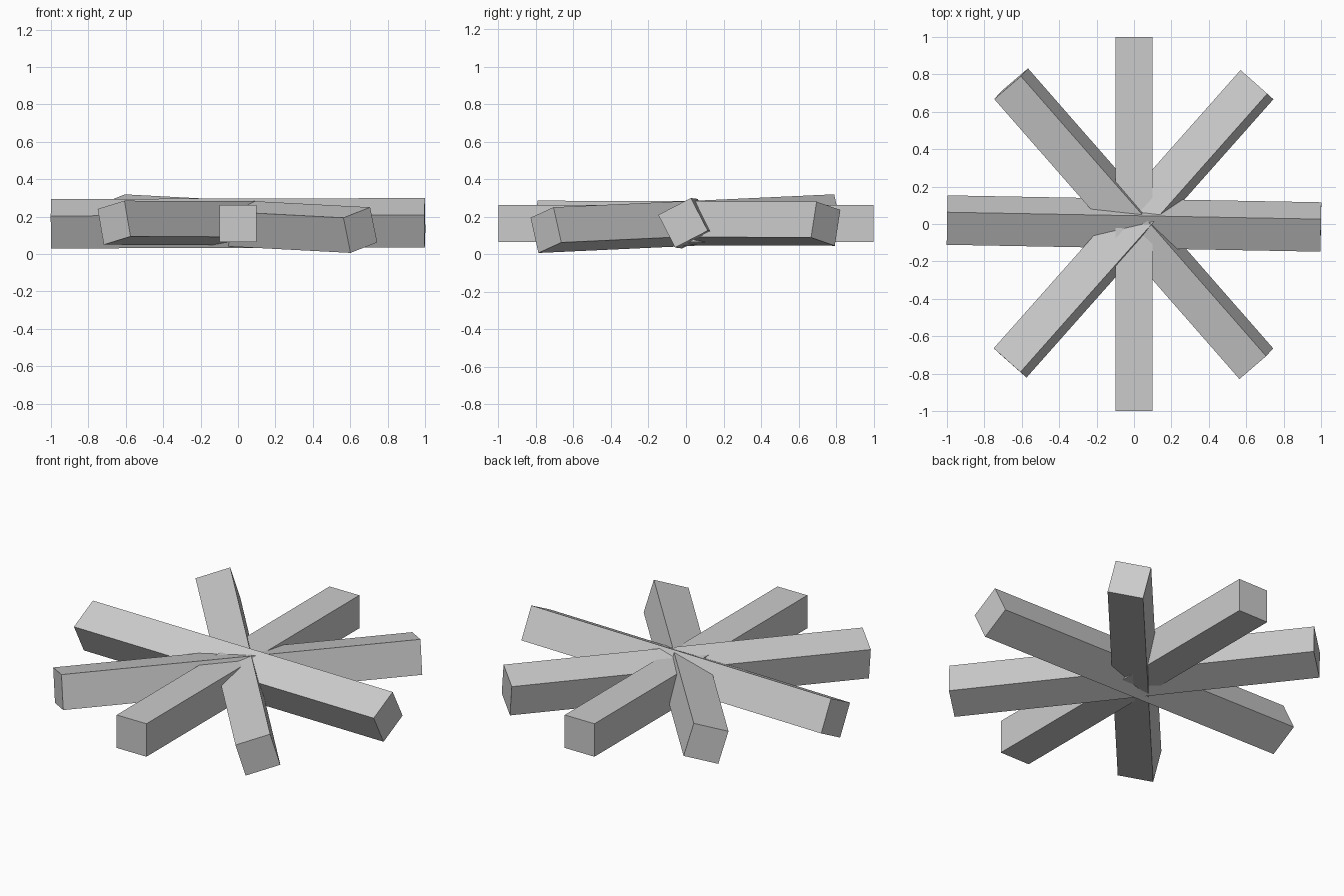
import bpy
from mathutils import Vector, Matrix

if "Cube" in bpy.data.objects:
    bpy.data.objects.remove(bpy.data.objects["Cube"])


def bar(name, start, end, side, thickness=0.196):
    """Square bar between two end centres; side sets its roll."""
    a, b = Vector(start), Vector(end)
    length = (b - a).length
    x = (b - a).normalized()
    s = Vector(side)
    y = (s - x * s.dot(x)).normalized()
    z = x.cross(y)
    rot = Matrix((x, y, z)).transposed().to_4x4()
    bpy.ops.mesh.primitive_cube_add(size=1)
    ob = bpy.context.object
    ob.name = name
    ob.matrix_world = (Matrix.Translation((a + b) / 2) @ rot
                       @ Matrix.Diagonal((length, thickness, thickness, 1)))
    return ob


# Level bar running front to back
bar("front_back_bar", (0, -1, 0.163), (0, 1, 0.163), (1, 0, 0))

# Left to right bar, rolled about its own length
bar("left_right_bar", (-0.999, 0.021, 0.162), (0.999, -0.016, 0.167), (0, 0.178, 0.092))

# Two diagonal bars, each slightly rolled
bar("diagonal_bar_a", (-0.6625, -0.743, 0.1675), (0.6575, 0.745, 0.162), (0.145, -0.13, 0.045))
bar("diagonal_bar_b", (-0.657, 0.75, 0.197), (0.654, -0.747, 0.128), (0.14, 0.12, 0.055))
